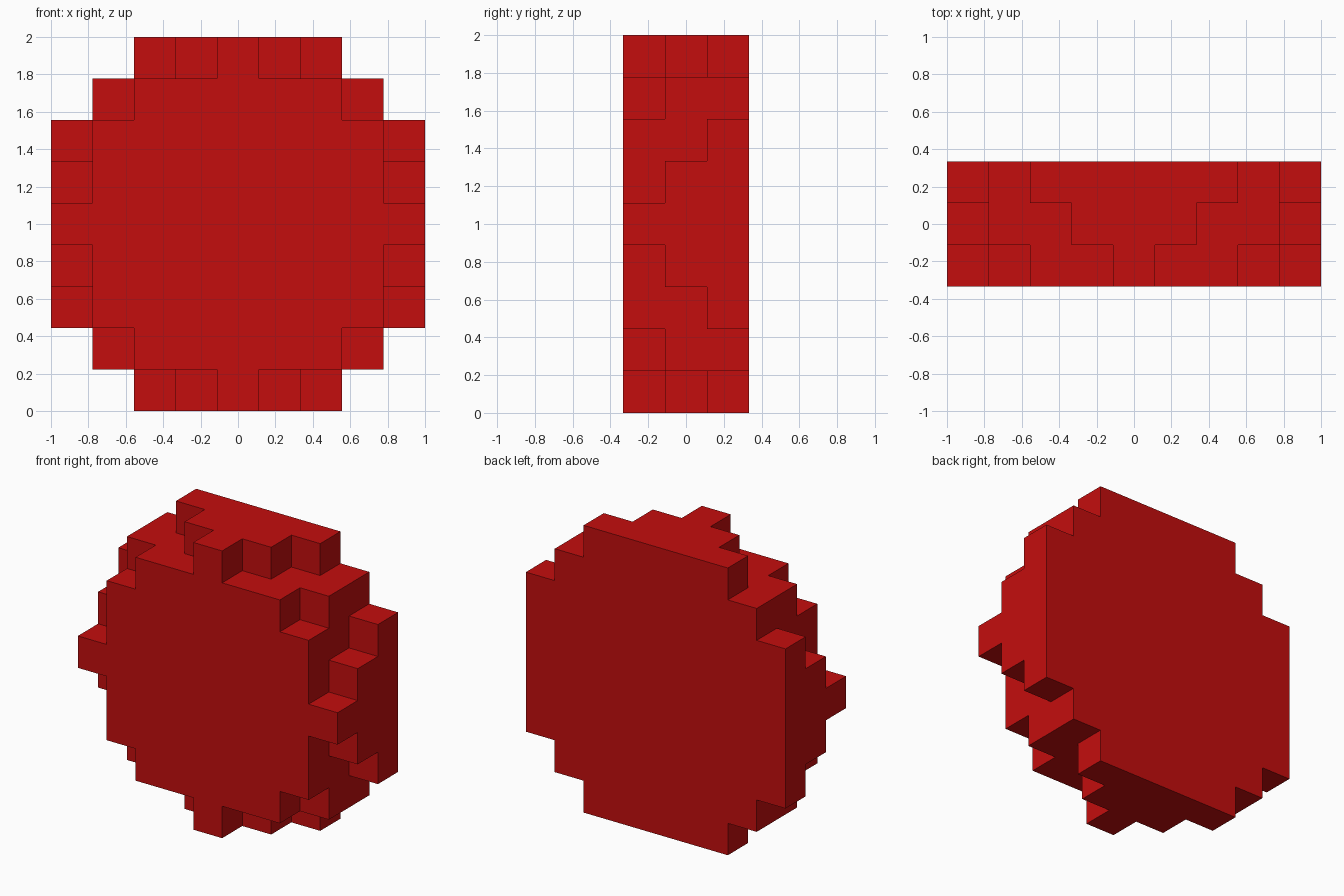
import bpy, bmesh, math
from mathutils import Vector

cube = bpy.data.objects.get("Cube")
if cube:
    bpy.data.objects.remove(cube, do_unlink=True)

# Flat red colour
RED = (0.55, 0.0042, 0.0042, 1.0)
red = bpy.data.materials.new("red")
red.use_nodes = True
red.diffuse_color = RED
bsdf = red.node_tree.nodes["Principled BSDF"]
bsdf.inputs["Base Color"].default_value = RED
bsdf.inputs["Roughness"].default_value = 0.8

# Half-width in cells for each distance from the middle row (0 to 4),
# one list per layer from front to back
LAYERS = [
    [4, 3, 3, 2, 0],
    [4, 4, 3, 3, 1],
    [4, 4, 4, 3, 2],
]
CELL = 2 / 9

filled = {(i, j, k)
          for j, widths in enumerate(LAYERS, start=-1)
          for k in range(-4, 5)
          for i in range(-widths[abs(k)], widths[abs(k)] + 1)}

# Outer skin of the blocks: one square wherever a cell has no neighbour
bm = bmesh.new()
for cell in filled:
    centre = Vector(cell)
    for axis in range(3):
        for sign in (-1, 1):
            n = Vector((0, 0, 0))
            n[axis] = sign
            if tuple(int(round(c)) for c in centre + n) in filled:
                continue
            u = Vector((0, 0, 0))
            u[(axis + 1) % 3] = 0.5
            v = n.cross(u)
            mid = centre + n * 0.5
            corners = (mid - u - v, mid + u - v, mid + u + v, mid - u + v)
            bm.faces.new([bm.verts.new(c * CELL + Vector((0, 0, 1))) for c in corners])

# Weld the squares and merge the flat areas into clean faces
bmesh.ops.remove_doubles(bm, verts=bm.verts, dist=0.001)
bmesh.ops.dissolve_limit(bm, angle_limit=math.radians(1),
                         verts=bm.verts, edges=bm.edges)
bmesh.ops.recalc_face_normals(bm, faces=bm.faces)

mesh = bpy.data.meshes.new("stepped_disc")
bm.to_mesh(mesh)
bm.free()
mesh.materials.append(red)
disc = bpy.data.objects.new("stepped_disc", mesh)
bpy.context.scene.collection.objects.link(disc)
